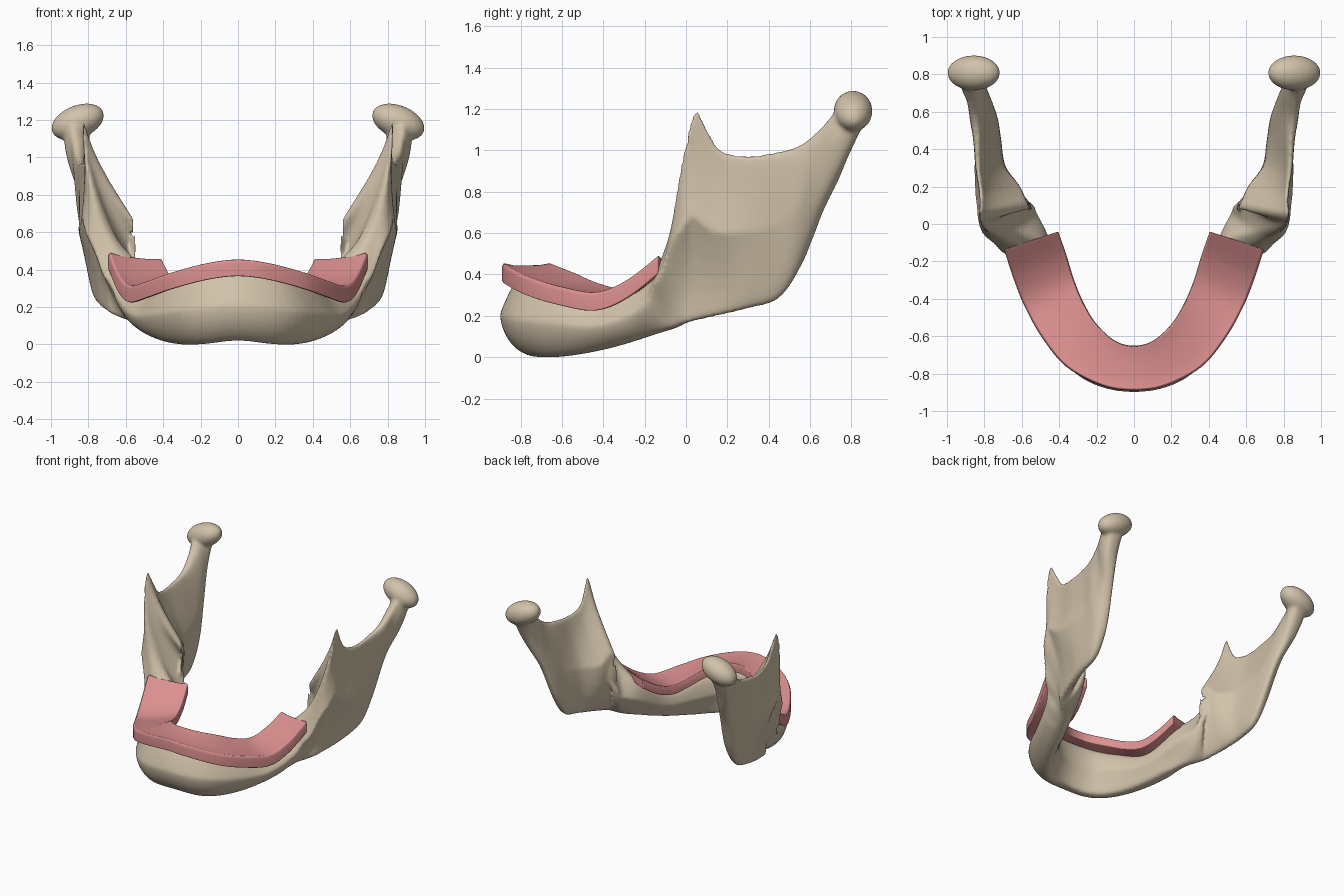
import bpy, bmesh, math
from mathutils import Vector, Matrix

if "Cube" in bpy.data.objects:
    bpy.data.objects.remove(bpy.data.objects["Cube"])


def material(name, rgb):
    m = bpy.data.materials.new(name)
    m.diffuse_color = (*rgb, 1)
    m.use_nodes = True
    m.node_tree.nodes["Principled BSDF"].inputs["Base Color"].default_value = m.diffuse_color
    return m


def spline(rows, steps):
    """Catmull-Rom interpolation of parameter rows."""
    out = []
    for i in range(len(rows) - 1):
        p = [rows[max(i - 1, 0)], rows[i], rows[i + 1], rows[min(i + 2, len(rows) - 1)]]
        for k in range(steps):
            t = k / steps
            out.append([0.5 * (2 * b + (c - a) * t + (2 * a - 5 * b + 4 * c - d) * t * t
                        + (3 * b - a - 3 * c + d) * t ** 3) for a, b, c, d in zip(*p)])
    return out + [list(rows[-1])]


def mirrored(rows, x_columns):
    """Extend half a row list (starting at the midline) to both sides."""
    left = [[-v if i in x_columns else v for i, v in enumerate(r)] for r in rows[:0:-1]]
    return left + [list(r) for r in rows]


def loft(bm, rings):
    vs = [[bm.verts.new(p) for p in ring] for ring in rings]
    n = len(vs[0])
    for a, b in zip(vs, vs[1:]):
        for i in range(n):
            bm.faces.new((a[i], a[(i + 1) % n], b[(i + 1) % n], b[i]))
    bm.faces.new(vs[0])
    bm.faces.new(vs[-1][::-1])


def finish(bm, name, mat):
    bmesh.ops.recalc_face_normals(bm, faces=bm.faces)
    me = bpy.data.meshes.new(name)
    bm.to_mesh(me)
    bm.free()
    me.materials.append(mat)
    for p in me.polygons:
        p.use_smooth = True
    ob = bpy.data.objects.new(name, me)
    bpy.context.collection.objects.link(ob)
    return ob


bone = material("bone", (0.64, 0.54, 0.40))
pink = material("gum pink", (0.72, 0.28, 0.28))

# Jaw bone stations: y, bottom x, bottom z, top x, top z, middle half width, bulge
jaw = [
    (-.765, 0, .02, 0, .39, .11, .03),
    (-.715, .2, 0, .2, .37, .11, .03),
    (-.57, .34, .005, .34, .32, .11, .02),
    (-.36, .45, .045, .45, .27, .11, .02),
    (-.13, .55, .115, .53, .41, .12, .02),
    (-.055, .62, .14, .69, .62, .15, -.05),
    (-.008, .67, .16, .81, 1.0, .15, -.08),
    (.047, .69, .175, .825, 1.19, .14, -.07),
    (.11, .71, .19, .82, 1.09, .13, -.06),
    (.175, .725, .205, .82, 1.0, .12, -.05),
    (.30, .745, .235, .835, .975, .08, -.02),
    (.45, .75, .285, .84, .995, .06, -.01),
    (.56, .76, .45, .85, 1.03, .06, 0),
    (.66, .80, .71, .855, 1.11, .055, 0),
    (.75, .855, .90, .86, 1.20, .07, 0),
    (.84, .87, 1.09, .86, 1.22, .06, 0),
]
rows = spline(mirrored(jaw, (1, 3)), 6)
rings = []
for i, (y, bx, bz, tx, tz, wm, bulge) in enumerate(rows):
    a, b = rows[max(i - 1, 0)], rows[min(i + 1, len(rows) - 1)]
    tangent = Vector((b[1] - a[1], b[0] - a[0], 0)).normalized()
    out = Vector((tangent.y, -tangent.x, 0))
    lo, hi = Vector((bx, y, bz)), Vector((tx, y, tz))
    # lower rim is nearly constant; upper rim is broad under the gum, thin on the ramus
    wb = 0.07 if y < -.2 else 0.055
    if y < -.1:
        wt = 0.09
    elif y < .05:
        wt = 0.09 - 0.074 * min(1, (y + .1) / .1)
    else:
        wt = 0.016 + 0.06 * ((y - .05) / .75) ** 1.5
    ring = []
    for k in range(32):
        ang = 2 * math.pi * k / 32
        v = 0.5 - 0.5 * math.cos(ang)
        s = math.sin(ang)
        if v < 0.5:
            w = wb + (wm - wb) * v * 2
        else:
            w = wt + (wm - wt) * (2 - 2 * v) ** 1.6
        side = math.copysign(abs(s) ** 0.65, s) * w
        ring.append(lo.lerp(hi, v) + out * (side + bulge * 6.75 * v * (1 - v) ** 2))
    rings.append(ring)
bm = bmesh.new()
loft(bm, rings)

# Condyle heads, tilted so the outer end sits lower
for s in (-1, 1):
    m = (Matrix.Translation((s * .857, .808, 1.19)) @ Matrix.Rotation(s * .38, 4, 'Y')
         @ Matrix.Diagonal((.148, .094, .088, 1)))
    bmesh.ops.create_uvsphere(bm, u_segments=32, v_segments=16, radius=1, matrix=m)
jaw_ob = finish(bm, "jaw_bone", bone)
rm = jaw_ob.modifiers.new("fuse", 'REMESH')
rm.mode = 'VOXEL'
rm.voxel_size = 0.011
rm.use_smooth_shade = True
sm = jaw_ob.modifiers.new("soften", 'SMOOTH')
sm.factor = 0.5
sm.iterations = 8

# Gum saddle stations: inner edge xyz, outer edge xyz
gum = [
    (0, -.65, .455, 0, -.89, .455),
    (.10, -.625, .445, .17, -.865, .435),
    (.20, -.535, .41, .36, -.765, .385),
    (.27, -.42, .36, .49, -.61, .34),
    (.32, -.30, .335, .585, -.44, .315),
    (.36, -.17, .375, .645, -.29, .375),
    (.405, -.04, .46, .695, -.135, .495),
]
# Saddle section: fraction across from the inner edge, drop below the edge line
section = [(0, .07), (0, .03), (.02, 0), (.25, .01), (.75, .012), (.97, 0),
           (1, .02), (1, .09), (.94, .09), (.7, .07), (.2, .07)]
rings = []
for r in spline(mirrored(gum, (0, 3)), 6):
    a, b = Vector(r[:3]), Vector(r[3:6])
    rings.append([a.lerp(b, u) - Vector((0, 0, drop)) for u, drop in section])
bm = bmesh.new()
loft(bm, rings)
gum_ob = finish(bm, "gum_saddle", pink)
bv = gum_ob.modifiers.new("round", 'BEVEL')
bv.width = 0.006
bv.segments = 2
bv.limit_method = 'ANGLE'
bv.angle_limit = math.radians(50)
gum_ob.modifiers.new("crisp", 'WEIGHTED_NORMAL')
